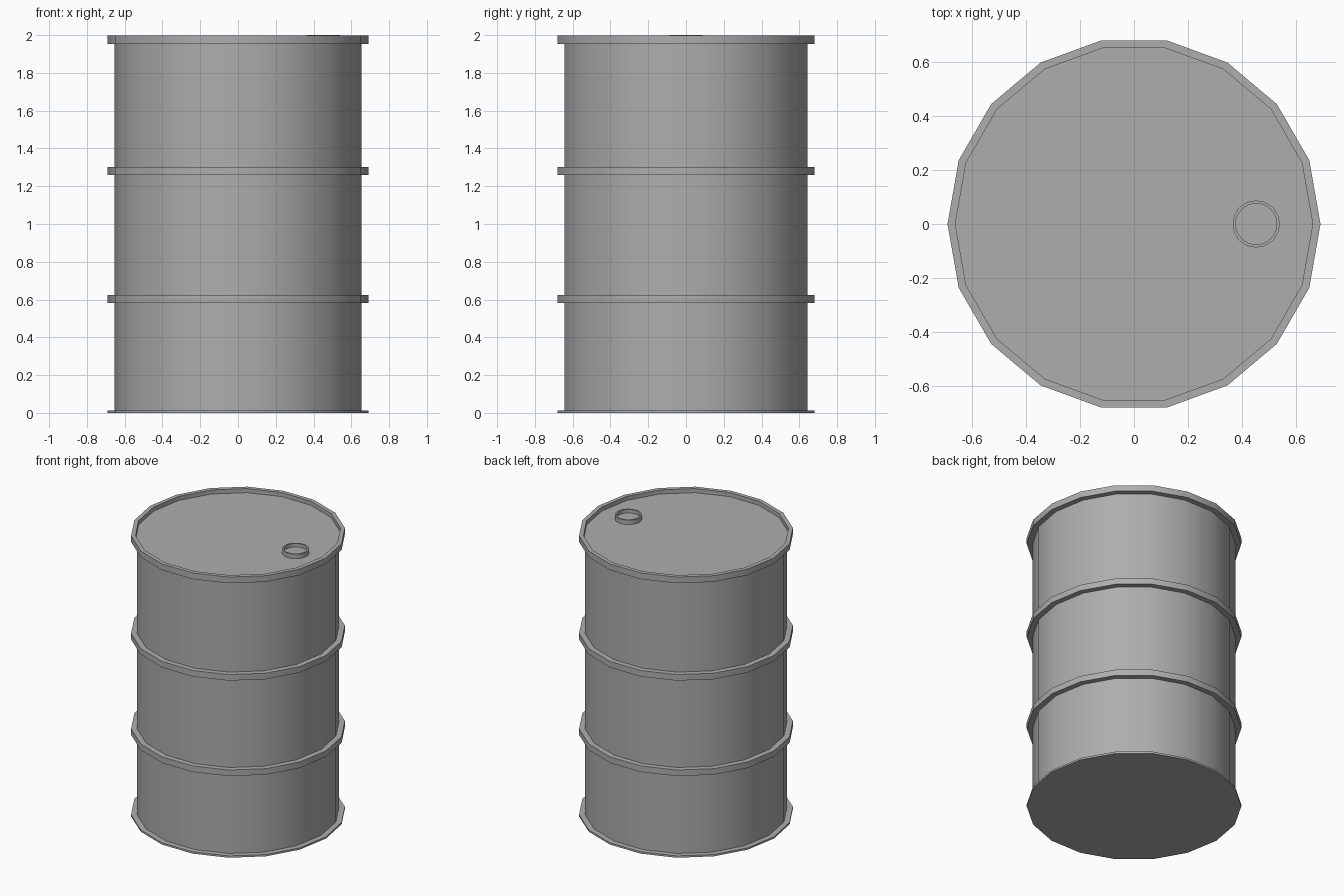
import bpy
import math

if "Cube" in bpy.data.objects:
    bpy.data.objects.remove(bpy.data.objects["Cube"])

SIDES = 18
BODY_R, RIM_R, INNER_R = 0.654, 0.692, 0.663

# Dark grey painted steel
steel = bpy.data.materials.new("dark_grey_steel")
steel.diffuse_color = (0.42, 0.42, 0.42, 1.0)
steel.use_nodes = True
steel.node_tree.nodes["Principled BSDF"].inputs["Base Color"].default_value = steel.diffuse_color


def lathe(name, profile, sides, x=0.0):
    """Revolve (radius, z) points round a vertical axis; radius 0 makes a cap."""
    verts, rings, faces = [], [], []
    for r, z in profile:
        if r == 0:
            rings.append(None)
            continue
        rings.append([len(verts) + i for i in range(sides)])
        for i in range(sides):
            a = 2 * math.pi * i / sides
            verts.append((x + r * math.cos(a), r * math.sin(a), z))
    for lo, hi in zip(rings, rings[1:]):
        if lo is None:
            faces.append(hi[::-1])
        elif hi is None:
            faces.append(lo)
        else:
            for i in range(sides):
                j = (i + 1) % sides
                faces.append((lo[i], lo[j], hi[j], hi[i]))
    mesh = bpy.data.meshes.new(name)
    mesh.from_pydata(verts, [], faces)
    mesh.materials.append(steel)
    obj = bpy.data.objects.new(name, mesh)
    bpy.context.collection.objects.link(obj)
    bpy.ops.object.select_all(action='DESELECT')
    obj.select_set(True)
    bpy.context.view_layer.objects.active = obj
    bpy.ops.object.shade_smooth_by_angle(angle=math.radians(30))
    return obj


# Drum shell: base flange, straight wall, top rim and recessed lid
lathe("drum_body", [
    (0, 0), (RIM_R, 0), (RIM_R, 0.013), (BODY_R, 0.013),
    (BODY_R, 1.953), (RIM_R, 1.953), (RIM_R, 1.997),
    (INNER_R, 1.997), (INNER_R, 1.968), (0, 1.968)], SIDES)

# Two raised hoops round the wall
for label, z in (("lower_hoop", 0.581), ("upper_hoop", 1.26)):
    lathe(label, [(BODY_R, z), (RIM_R, z), (RIM_R, z + 0.043),
                  (BODY_R, z + 0.043)], SIDES)

# Filler opening with a shallow recess
lathe("filler_cap", [(0.087, 1.968), (0.087, 2.0), (0.076, 2.0),
                     (0.076, 1.975), (0, 1.975)], 32, x=0.4535)
